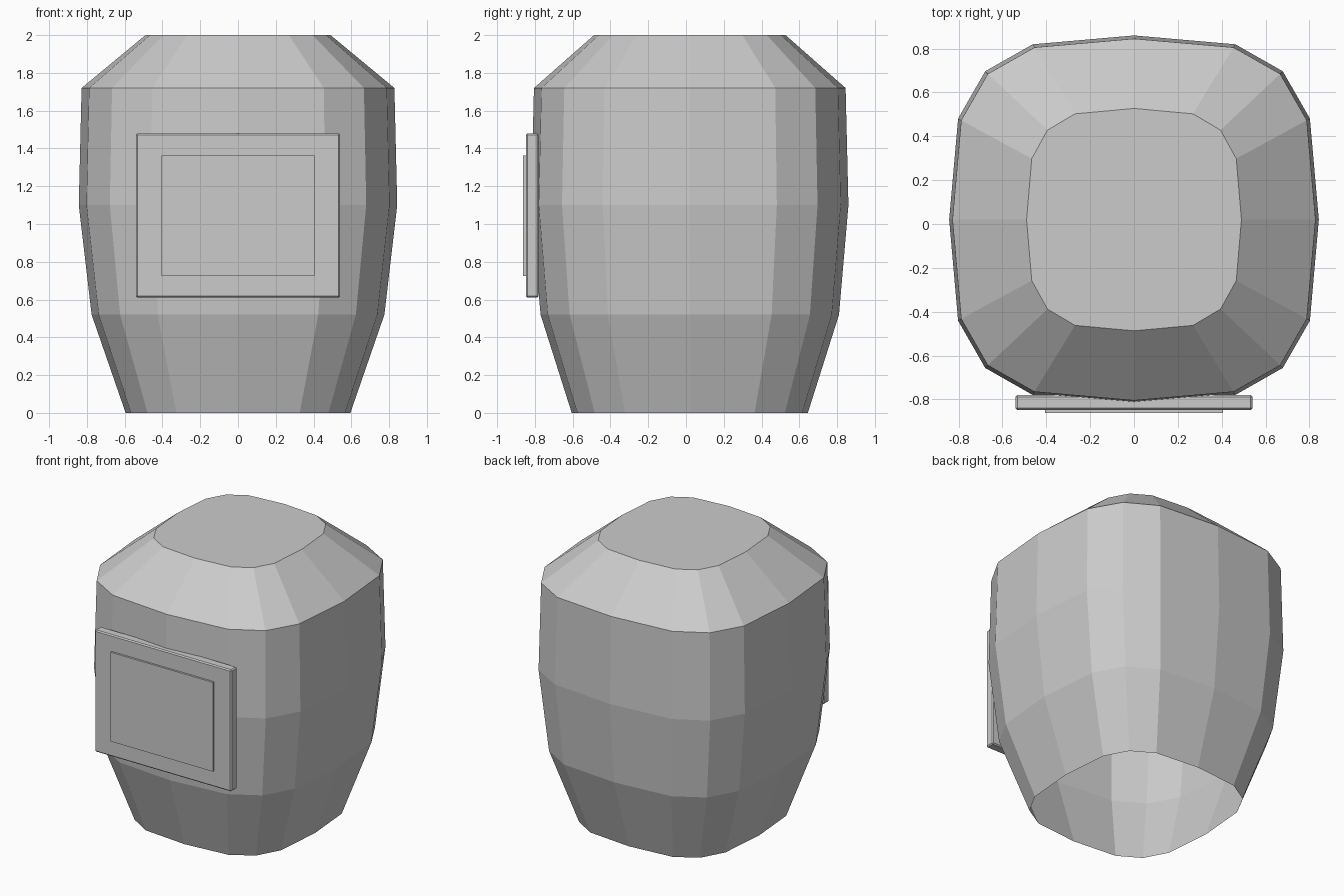
import bpy, bmesh, math

if "Cube" in bpy.data.objects:
    bpy.data.objects.remove(bpy.data.objects["Cube"])

SIDES = 16
CENTRE_Y = 0.02
# (z, half width, half depth) of each level of the shell
LEVELS = [(0, 0.595, 0.625), (0.52, 0.775, 0.79), (1.10, 0.843, 0.84),
          (1.72, 0.828, 0.825), (2.0, 0.49, 0.507)]


def rounded(v):
    # superellipse coordinate from a sine or cosine
    return 0 if abs(v) < 1e-6 else math.copysign(abs(v) ** 0.625, v)


def add_object(name, bm):
    mesh = bpy.data.meshes.new(name)
    bm.to_mesh(mesh)
    bm.free()
    obj = bpy.data.objects.new(name, mesh)
    bpy.context.collection.objects.link(obj)
    return obj


def box(name, x, y0, y1, z0, z1, bevel=0):
    bm = bmesh.new()
    bmesh.ops.create_cube(bm, size=1)
    for v in bm.verts:
        v.co = (v.co.x * 2 * x,
                (y0 + y1) / 2 + v.co.y * (y1 - y0),
                (z0 + z1) / 2 + v.co.z * (z1 - z0))
    if bevel:
        bmesh.ops.bevel(bm, geom=bm.edges[:], offset=bevel, segments=1, affect='EDGES')
    return add_object(name, bm)


# Mask shell: stacked rounded-square rings, closed on top, open below
bm = bmesh.new()
rings = []
for z, rx, ry in LEVELS:
    angles = [2 * math.pi * i / SIDES for i in range(SIDES)]
    rings.append([bm.verts.new((rx * rounded(math.cos(a)),
                                CENTRE_Y + ry * rounded(math.sin(a)), z))
                  for a in angles])
for low, high in zip(rings, rings[1:]):
    for i in range(SIDES):
        j = (i + 1) % SIDES
        bm.faces.new((low[i], low[j], high[j], high[i]))
bm.faces.new(rings[-1])
add_object("mask_shell", bm)

# Window frame plate and the lens on its front
box("window_frame", 0.54, -0.848, -0.78, 0.61, 1.48, bevel=0.008)
box("lens", 0.405, -0.862, -0.835, 0.725, 1.363)
